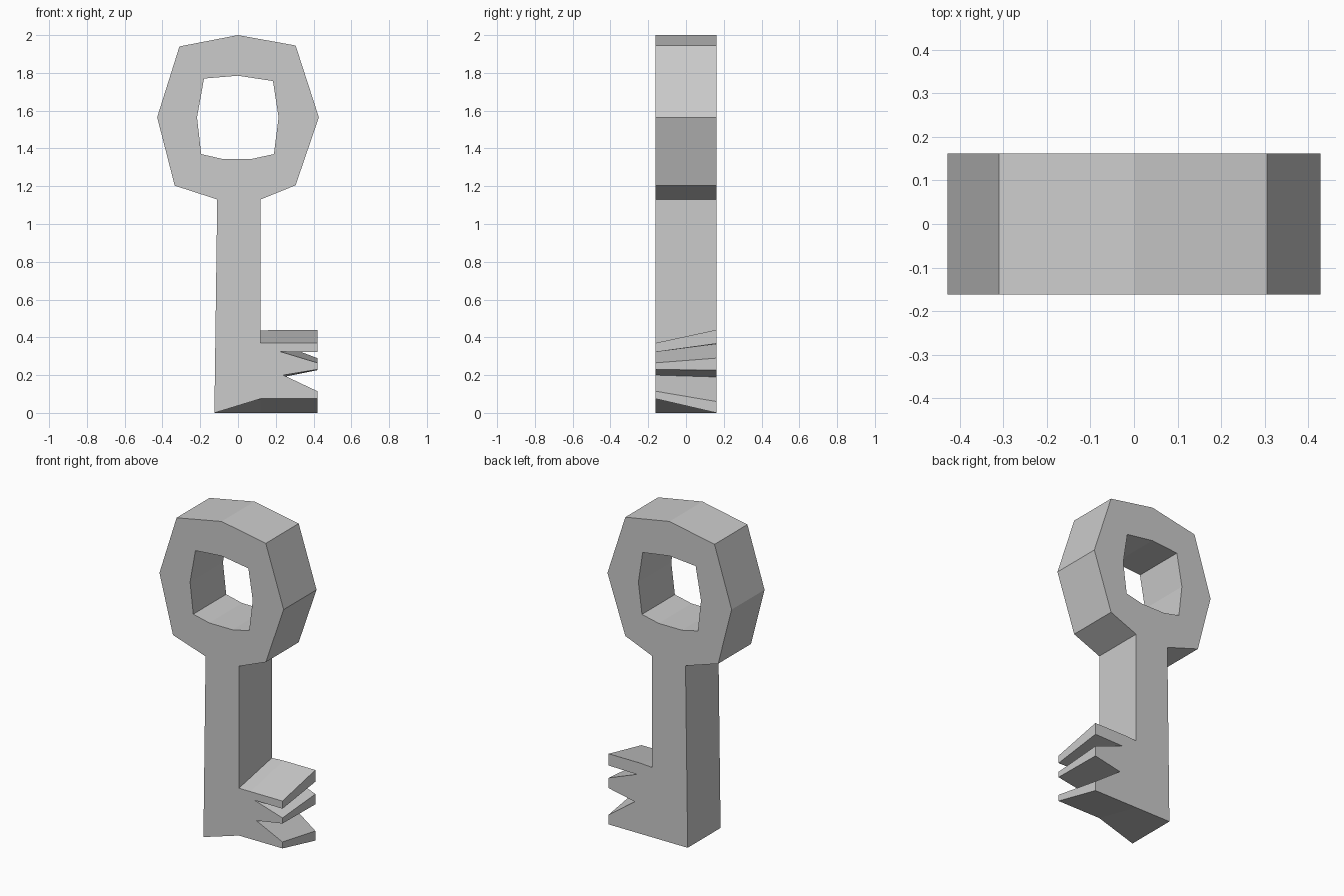
import bpy, bmesh

if "Cube" in bpy.data.objects:
    bpy.data.objects.remove(bpy.data.objects["Cube"])

HALF = 0.162  # half thickness

# Bow and shaft outline (x, z), from lower left clockwise to the right shaft foot
body = [(-.125, 0), (-.11, 1.13), (-.335, 1.203), (-.428, 1.565), (-.31, 1.94),
        (0, 2), (.305, 1.945), (.428, 1.565), (.305, 1.205), (.12, 1.13)]

# Toothed bit (x, front z, back z): its cuts slope through the thickness
bit = [(.12, .37, .435), (.20, .37, .44), (.42, .37, .44), (.42, .322, .367),
       (.225, .324, .364), (.42, .265, .29), (.42, .23, .226), (.24, .20, .19),
       (.42, .115, .06), (.42, .075, 0), (.12, .075, 0)]

# Hole in the bow
hole = [(0, 1.785), (.185, 1.757), (.215, 1.565), (.19, 1.37), (.075, 1.345),
        (-.085, 1.345), (-.195, 1.37), (-.217, 1.565), (-.18, 1.77)]

outline = [(x, z, z) for x, z in body] + bit
hole = [(x, z, z) for x, z in hole]

bm = bmesh.new()
front_edges, back_edges = [], []
for loop in (outline, hole):
    front = [bm.verts.new((x, -HALF, zf)) for x, zf, zb in loop]
    back = [bm.verts.new((x, HALF, zb)) for x, zf, zb in loop]
    n = len(loop)
    for i in range(n):
        j = (i + 1) % n
        # Side walls
        bm.faces.new((front[i], front[j], back[j], back[i]))
        front_edges.append(bm.edges.get((front[i], front[j])))
        back_edges.append(bm.edges.get((back[i], back[j])))

# Flat front and back caps with the hole left open
for edges, side in ((front_edges, -1), (back_edges, 1)):
    bmesh.ops.triangle_fill(bm, edges=edges, use_beauty=True, normal=(0, side, 0))
bmesh.ops.recalc_face_normals(bm, faces=bm.faces[:])

mesh = bpy.data.meshes.new("key")
bm.to_mesh(mesh)
bm.free()
bpy.context.collection.objects.link(bpy.data.objects.new("key", mesh))
